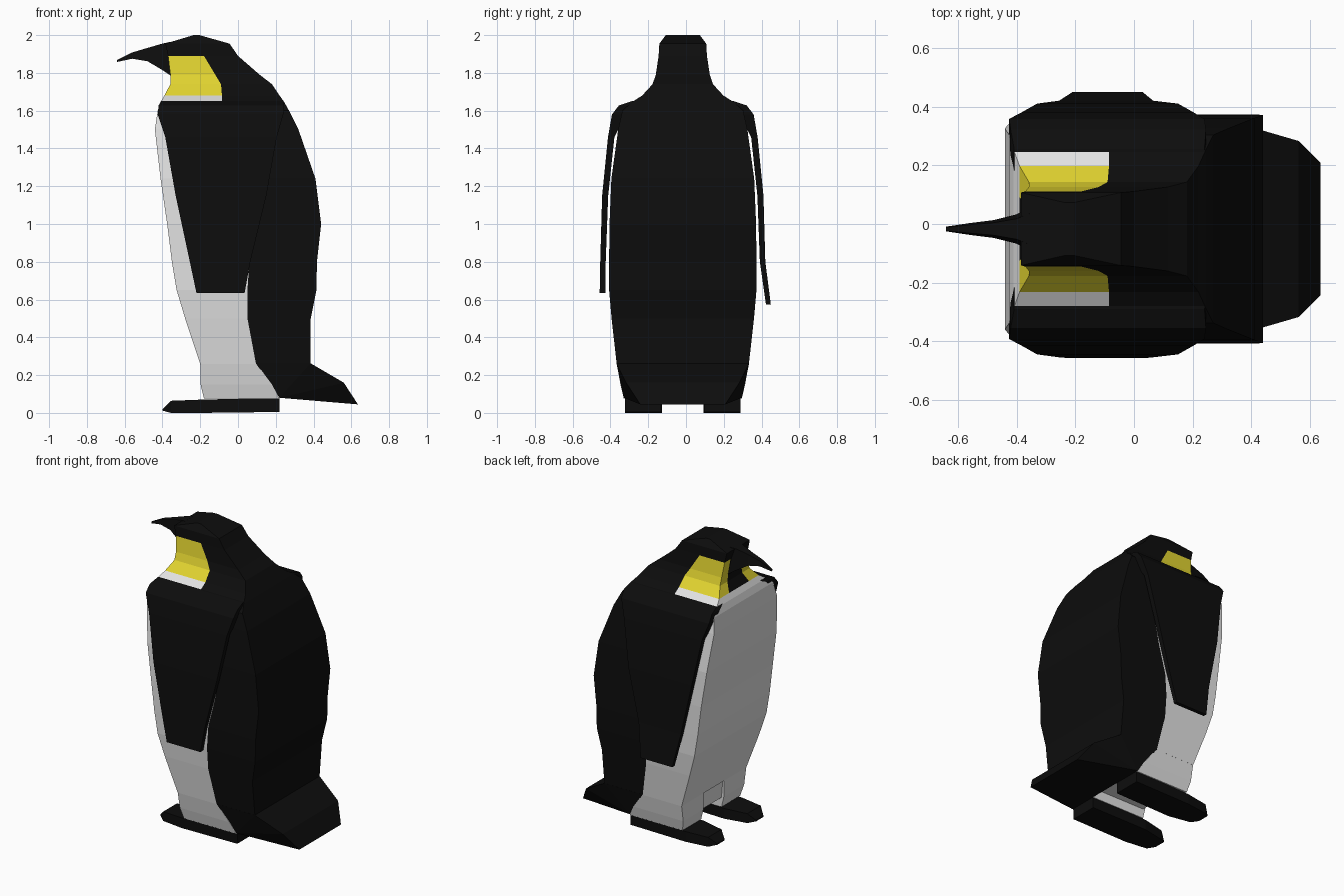
import bpy, bmesh

CY = -0.017  # centre line of the body


def material(name, rgb):
    m = bpy.data.materials.new(name)
    m.diffuse_color = (*rgb, 1)
    return m


BLACK, WHITE, YELLOW = 0, 1, 2
MATS = [material("black", (0.004, 0.004, 0.004)),
        material("white", (0.76, 0.76, 0.76)),
        material("yellow", (0.76, 0.66, 0.03))]


def finish(name, bm, colour=None):
    bmesh.ops.recalc_face_normals(bm, faces=bm.faces)
    if colour is not None:
        for f in bm.faces:
            f.material_index = colour
    me = bpy.data.meshes.new(name)
    bm.to_mesh(me)
    bm.free()
    for m in MATS:
        me.materials.append(m)
    ob = bpy.data.objects.new(name, me)
    ob.location.y = CY
    bpy.context.collection.objects.link(ob)
    return ob


def loft(name, rings, colour=BLACK, rule=None):
    """Skin a list of equal rings; rule(row, segment) may pick the colour."""
    bm = bmesh.new()
    vs = [[bm.verts.new(p) for p in r] for r in rings]
    n = len(rings[0])
    for i in range(len(vs) - 1):
        for j in range(n):
            k = (j + 1) % n
            f = bm.faces.new((vs[i][j], vs[i][k], vs[i + 1][k], vs[i + 1][j]))
            f.material_index = rule(i, j) if rule else colour
    for end, ci in ((vs[0], 0), (vs[-1], len(vs) - 2)):
        bm.faces.new(end).material_index = rule(ci, 5) if rule else colour
    return finish(name, bm)


def box_ring(z, x0, x1, y0, y1):
    return [(x0, y0, z), (x1, y0, z), (x1, y1, z), (x0, y1, z)]


# Body and head: height, front x, colour boundary x, back x, half width
rows = [
    (0.26, -0.20, 0.095, 0.385, 0.35),
    (0.50, -0.28, 0.05, 0.385, 0.377),
    (0.65, -0.325, 0.05, 0.415, 0.39),
    (0.80, -0.35, 0.06, 0.418, 0.39),
    (1.00, -0.375, 0.11, 0.44, 0.388),
    (1.24, -0.41, 0.15, 0.41, 0.378),
    (1.50, -0.44, 0.19, 0.32, 0.342),
    (1.60, -0.425, 0.20, 0.27, 0.32),
    (1.645, -0.41, -0.085, 0.245, 0.27),
    (1.68, -0.39, -0.085, 0.22, 0.215),
    (1.74, -0.358, -0.09, 0.18, 0.16),
    (1.79, -0.358, -0.12, 0.115, 0.143),
    (1.89, -0.37, -0.18, 0.00, 0.128),
    (1.955, -0.385, -0.19, -0.045, 0.124),
    (2.00, -0.235, -0.22, -0.205, 0.09),
]


def body_ring(z, f, b, k, w):
    c = w * 0.5
    return [(f, -w, z), (f, -c, z), (f, c, z), (f, w, z),
            (b, w, z), (k, w, z), (k, -w, z), (b, -w, z)]


def body_colour(i, j):
    z = rows[i][0]
    if j in (4, 5, 6) or z > 1.88:
        return BLACK
    if z < 1.67:
        return WHITE
    return BLACK if j == 1 else YELLOW


loft("body", [body_ring(*r) for r in rows], rule=body_colour)

# Beak: x, bottom z, top z, half width
beak = [(-0.355, 1.785, 1.965, 0.075), (-0.40, 1.815, 1.955, 0.05),
        (-0.48, 1.862, 1.932, 0.03), (-0.56, 1.875, 1.908, 0.02),
        (-0.64, 1.858, 1.868, 0.008)]
loft("beak", [[(x, -w, b), (x, w, b), (x, w * 0.7, t), (x, -w * 0.7, t)]
              for x, b, t, w in beak])

# Flippers, merging into the shoulders: height, front x, back x, inner y, outer y
flipper = [(1.65, -0.408, 0.24, 0.20, 0.272), (1.628, -0.42, 0.245, 0.25, 0.338),
           (1.58, -0.425, 0.24, 0.30, 0.375), (1.46, -0.385, 0.205, 0.362, 0.396),
           (1.15, -0.33, 0.15, 0.395, 0.427), (0.80, -0.255, 0.065, 0.408, 0.437)]
for s, tag, tip in ((-1, "right", (0.635, -0.22, 0.035, 0.41, 0.44)),
                    (1, "left", (0.575, -0.21, 0.03, 0.44, 0.466))):
    loft(tag + "_flipper", [box_ring(z, a, b, s * i, s * o)
                            for z, a, b, i, o in flipper + [tip]])

    # Leg
    loft(tag + "_leg", [box_ring(0.075, -0.18, 0.22, s * 0.11, s * 0.312),
                        box_ring(0.15, -0.198, 0.18, s * 0.11, s * 0.33),
                        box_ring(0.262, -0.20, 0.097, s * 0.11, s * 0.35)], WHITE)

    # Foot: x, top z, underside z, inner y, outer y
    foot = [(0.22, 0.08, 0.005, 0.115, 0.305), (-0.20, 0.07, 0.0, 0.11, 0.305),
            (-0.355, 0.064, 0.0, 0.14, 0.285), (-0.40, 0.02, 0.012, 0.17, 0.25)]
    loft(tag + "_foot", [[(x, s * i, b), (x, s * o, b), (x, s * o, t), (x, s * i, t)]
                         for x, t, b, i, o in foot])

# Lower belly between the legs
loft("lower_belly", [box_ring(0.14, -0.18, 0.2, -0.12, 0.12),
                     box_ring(0.265, -0.19, 0.12, -0.12, 0.12)], WHITE)

# Tail: x, z, half width of the side outline
bm = bmesh.new()
for x, z, w in ((0.095, 0.262, 0.351), (0.385, 0.262, 0.351), (0.56, 0.16, 0.30),
                (0.635, 0.045, 0.225), (0.22, 0.08, 0.313)):
    for s in (-1, 1):
        bm.verts.new((x, s * w, z))
bmesh.ops.convex_hull(bm, input=bm.verts[:])
finish("tail", bm, BLACK)
